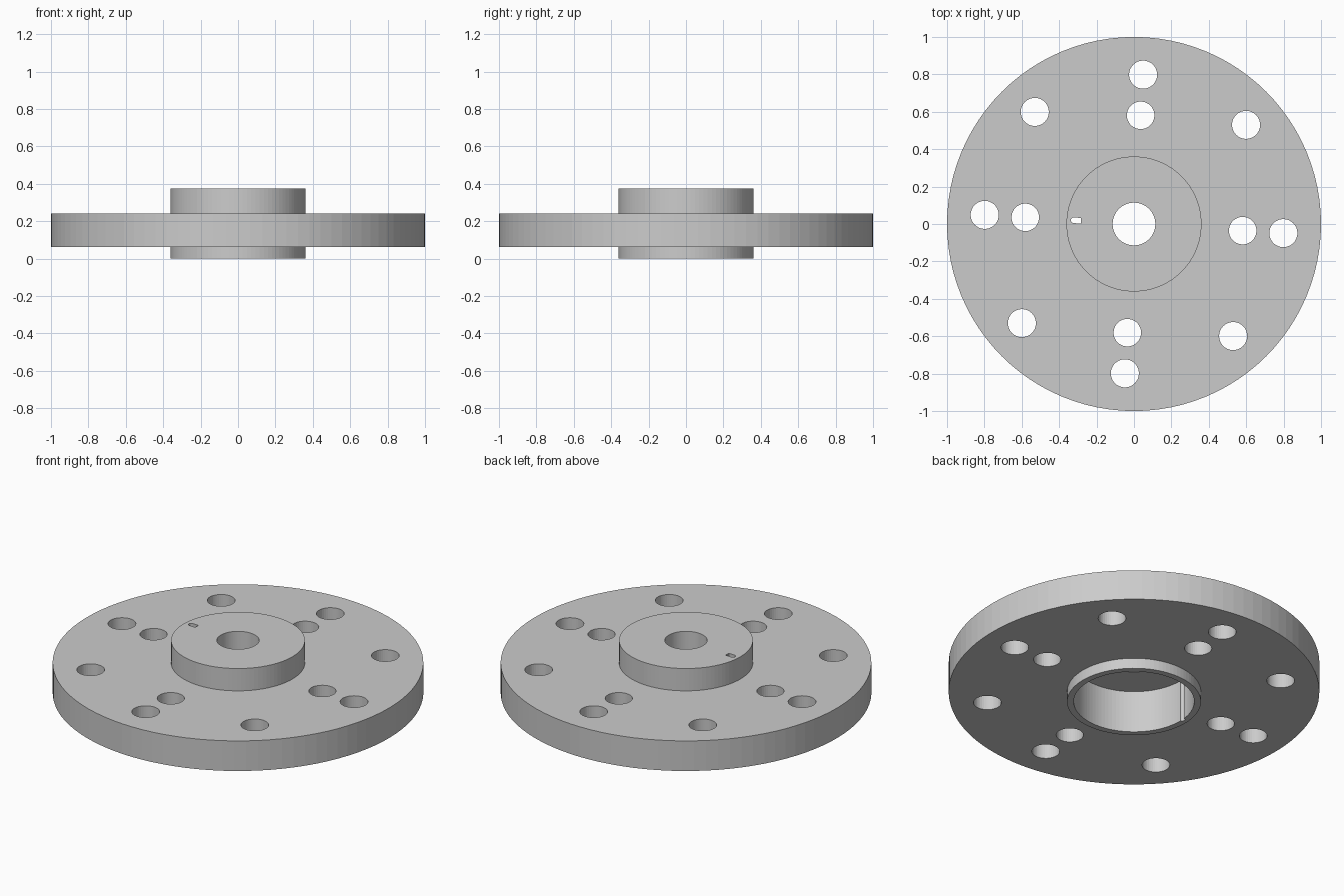
import bpy
import bmesh
from math import cos, sin, pi, radians
from mathutils import Matrix

TURN = radians(-3.5)      # whole hole pattern is slightly rotated
HUB_R, BORE_R, RECESS_R = 0.361, 0.114, 0.325

old = bpy.data.objects.get("Cube")
if old:
    bpy.data.objects.remove(old)

grey = bpy.data.materials.new("plain grey")
grey.use_nodes = True
colour = (0.6, 0.6, 0.6, 1)
grey.diffuse_color = colour
grey.node_tree.nodes["Principled BSDF"].inputs["Base Color"].default_value = colour


def make_object(name, bm):
    bmesh.ops.recalc_face_normals(bm, faces=bm.faces)
    mesh = bpy.data.meshes.new(name)
    bm.to_mesh(mesh)
    bm.free()
    mesh.materials.append(grey)
    obj = bpy.data.objects.new(name, mesh)
    bpy.context.collection.objects.link(obj)
    return obj


def lathe(name, profile, steps):
    """Turn a closed (radius, height) outline around the z axis."""
    bm = bmesh.new()
    rings = [[bm.verts.new((r * cos(a), r * sin(a), z)) for r, z in profile]
             for a in (2 * pi * i / steps for i in range(steps))]
    n = len(profile)
    for i in range(steps):
        one, two = rings[i], rings[(i + 1) % steps]
        for j in range(n):
            k = (j + 1) % n
            bm.faces.new((one[j], two[j], two[k], one[k]))
    return make_object(name, bm)


def add_hole(bm, distance, angle, radius):
    a = angle + TURN
    place = Matrix.Translation((distance * cos(a), distance * sin(a), 0.2))
    bmesh.ops.create_cone(bm, cap_ends=True, segments=40, radius1=radius,
                          radius2=radius, depth=1, matrix=place)


# Flange with hub, centre bore and underside recess
flange = lathe("flange_with_hub", [
    (BORE_R, 0.374), (HUB_R, 0.374), (HUB_R, 0.241), (1, 0.241),
    (1, 0.062), (HUB_R, 0.062), (HUB_R, 0), (RECESS_R, 0),
    (RECESS_R, 0.25), (BORE_R, 0.25)], 96)

# Bolt holes: outer ring of eight, inner ring of four
bm = bmesh.new()
for i in range(8):
    add_hole(bm, 0.8, i * pi / 4, 0.075)
for i in range(4):
    add_hole(bm, 0.582, i * pi / 2, 0.0735)

# Locating slot with a rounded outer end, running down the recess wall
outline = [(-0.284, -0.015), (-0.284, 0.015)]
outline += [(-0.323 - 0.015 * sin(a), 0.015 * cos(a))
            for a in (pi * i / 10 for i in range(11))]
slot = bm.faces.new([bm.verts.new((x, y, -0.3)) for x, y in outline])
grown = bmesh.ops.extrude_face_region(bm, geom=[slot], use_keep_orig=True)
verts = [v for v in grown["geom"] if isinstance(v, bmesh.types.BMVert)]
bmesh.ops.translate(bm, verts=verts, vec=(0, 0, 1))
bmesh.ops.rotate(bm, verts=list(slot.verts) + verts,
                 matrix=Matrix.Rotation(TURN, 3, "Z"))

cutter = make_object("hole_cutter", bm)
cutter.hide_render = True
cutter.hide_viewport = True

cut = flange.modifiers.new("holes", "BOOLEAN")
cut.operation = "DIFFERENCE"
cut.solver = "EXACT"
cut.object = cutter
